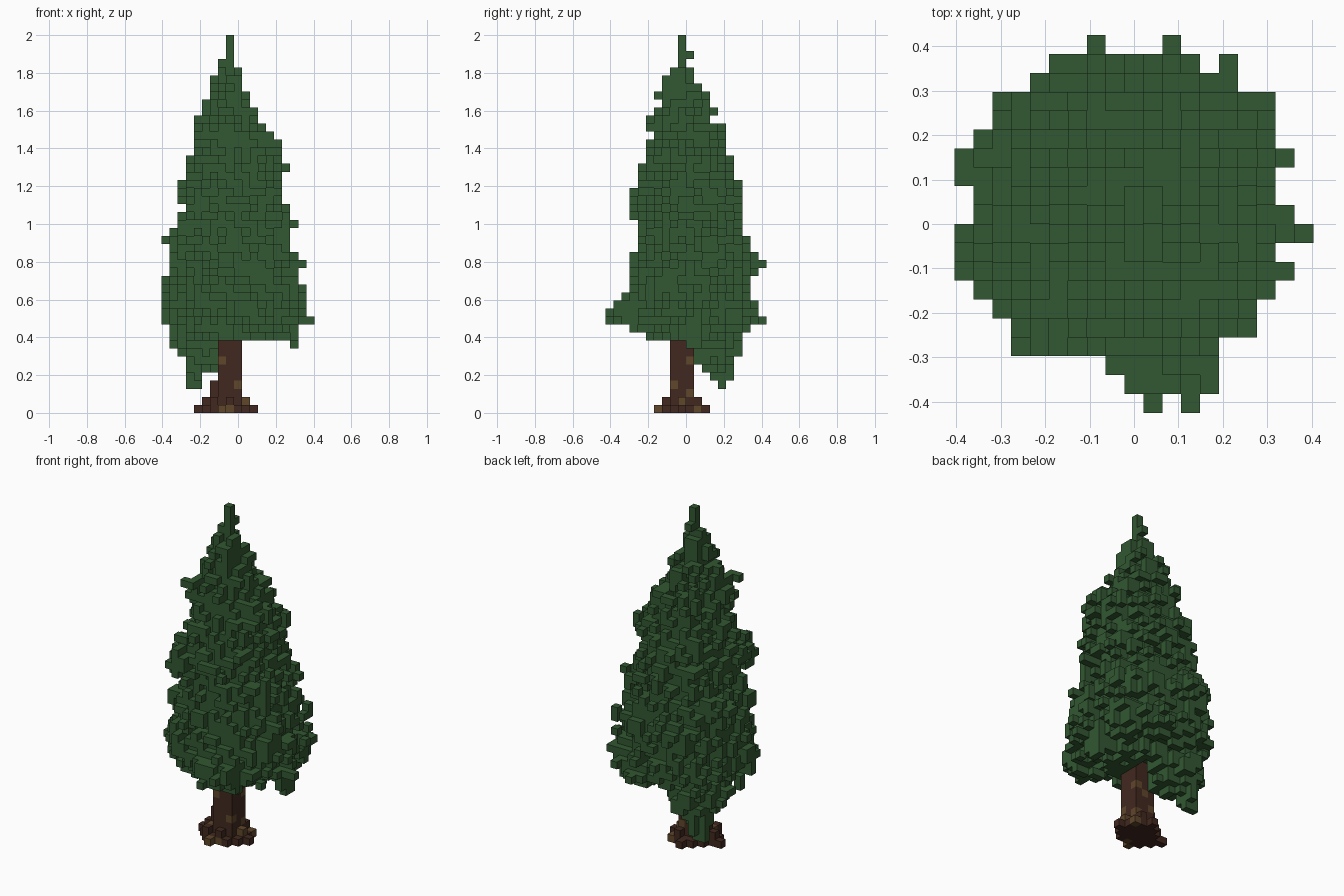
import bpy
import bmesh
import random
from itertools import product
from mathutils import Vector

random.seed(7)
UNIT = 2 / 47                      # edge of one cube
ORIGIN = Vector((-9.5, -10, 0))    # corner of the cube grid
AXIS_I, AXIS_J = 8, 9              # cube column of the trunk axis
ROUNDNESS = 2.5                    # exponent of the crown outline

old = bpy.data.objects.get("Cube")
if old:
    bpy.data.objects.remove(old, do_unlink=True)


def make_material(name, rgb):
    mat = bpy.data.materials.new(name)
    mat.use_nodes = True
    mat.diffuse_color = (*rgb, 1)
    bsdf = mat.node_tree.nodes["Principled BSDF"]
    bsdf.inputs["Base Color"].default_value = (*rgb, 1)
    bsdf.inputs["Roughness"].default_value = 0.9
    return mat


needle_green = make_material("needle_green", (0.032, 0.096, 0.032))
bark_brown = make_material("bark_brown", (0.053, 0.022, 0.014))
bark_spot = make_material("bark_spot", (0.115, 0.063, 0.024))

# Crown reach per layer, in cubes: layer, left side, right side, front, back
PROFILE = [
    (9, 7, 7, 5, 7.5), (12, 8.5, 9.5, 7, 9.5), (15, 8.5, 9.5, 6.5, 8.5),
    (18, 7.5, 9.5, 6, 9.5), (20, 7.5, 7.5, 5.5, 8.5), (23, 6, 8, 5.5, 7.5),
    (26, 6.5, 6.5, 6.5, 7.5), (30, 5.5, 7.5, 5.5, 6.5), (34, 4.5, 5.5, 4.5, 5.5),
    (36, 4, 3.5, 4, 4.5), (39, 2.5, 2.5, 3.5, 3.5), (42, 1.5, 1.5, 1.5, 1.5),
    (43, 0.5, 0.5, 0.5, 0.5), (46, 0.5, 0.5, 0.5, 0.5),
]

# Widest span of the crown for each row of cubes, front to back
FOOTPRINT = [
    (10, 12), (9, 13), (8, 13), (3, 13), (3, 15), (2, 15), (1, 16), (0, 17),
    (0, 16), (0, 18), (1, 17), (1, 16), (0, 16), (0, 17), (0, 17), (2, 16),
    (2, 16), (4, 14), (5, 14), (7, 11),
]

# Boughs that bulge out of the crown: centre and radii in cubes
BOUGHS = [
    ((11, 3, 12), (4, 3, 2.5)), ((5, 13, 8), (3.5, 3.6, 3.6)),
    ((4, 14, 5), (1.5, 1.5, 2.2)), ((16, 10, 9), (1, 1.5, 2)),
    ((1, 13, 21), (1.6, 1.6, 1.2)), ((1, 8, 13), (1.5, 1.6, 3)),
    ((4, 12, 8.5), (4.5, 3, 1)), ((4, 4, 25.5), (1.8, 1.8, 2)),
    ((11, 17, 11), (2.2, 2.2, 1.3)), ((6, 17, 18), (2.2, 2, 1.4)),
    ((14, 15, 12), (2.5, 2.5, 2.5)),
]

# Single twig cubes that stick out
TWIGS = [(18, 9, 11), (17, 9, 11), (7, 19, 18), (7, 18, 18), (11, 19, 11),
         (11, 18, 11), (10, 0, 11), (12, 0, 12), (7, 9, 43), (8, 10, 44),
         (4, 5, 36), (5, 5, 36), (5, 6, 36), (14, 9, 33), (16, 13, 23),
         (3, 14, 3), (14, 18, 12), (14, 17, 12), (9, 9, 42), (6, 9, 40)]

# Cubes of the trunk that carry a lighter patch of bark
SPOTS = [(7, 8, 6), (9, 8, 3), (8, 7, 0), (6, 8, 1), (10, 9, 1), (9, 10, 2),
         (7, 6, 0), (9, 10, 6), (8, 10, 5), (7, 10, 3), (7, 9, 8), (10, 11, 0)]


def reach_at(layer):
    for low, high in zip(PROFILE, PROFILE[1:]):
        if low[0] <= layer <= high[0]:
            t = (layer - low[0]) / (high[0] - low[0])
            return [a + (b - a) * t + 0.45 for a, b in zip(low[1:], high[1:])]


def crown_cells():
    cells = set(TWIGS)
    for i, j in product(range(19), range(20)):
        x, y = i - AXIS_I, j - AXIS_J
        underside = random.choice((9, 9, 10, 11))
        for k in range(underside, 47):
            minus_x, plus_x, front, back = reach_at(k)
            reach_x = plus_x if x > 0 else minus_x
            reach_y = back if y > 0 else front
            dist = ((abs(x) / reach_x) ** ROUNDNESS
                    + (abs(y) / reach_y) ** ROUNDNESS) ** (1 / ROUNDNESS)
            ragged = random.random() * min(3.1 / max(reach_x, reach_y), 0.7)
            if dist < 1 - ragged or (x == 0 and y == 0):
                cells.add((i, j, k))
    for centre, radii in BOUGHS:
        spans = [range(int(c - r), int(c + r) + 2) for c, r in zip(centre, radii)]
        for cell in product(*spans):
            dist = sum(((p - c) / r) ** 2 for p, c, r in zip(cell, centre, radii))
            if dist < 1.05 - 0.5 * random.random():
                cells.add(cell)
    return {(i, j, k) for i, j, k in cells
            if 0 <= j < 20 and FOOTPRINT[j][0] <= i <= FOOTPRINT[j][1]}


def trunk_cells():
    # Square post with a thicker foot
    cells = set(product(range(7, 10), range(8, 11), range(12)))
    cells |= set(product(range(6, 11), range(8, 11), range(1)))
    cells |= set(product(range(7, 10), range(7, 12), range(1)))
    cells |= {(6, 9, k) for k in range(4)}
    # Roots creeping outwards
    cells |= {(5, 8, 0), (4, 9, 0), (5, 9, 0), (5, 9, 1), (6, 8, 1),
              (6, 7, 1), (6, 7, 0), (7, 6, 0), (8, 7, 1), (10, 9, 1),
              (11, 9, 0), (10, 11, 0), (9, 11, 1), (8, 12, 0)}
    return cells


def build_cubes(name, cells, hidden_by, materials, spots=()):
    """Mesh the outer skin of a set of cubes."""
    bm = bmesh.new()
    corners = {}

    def corner(p):
        if p not in corners:
            corners[p] = bm.verts.new((Vector(p) + ORIGIN) * UNIT)
        return corners[p]

    for cell in sorted(cells):
        for axis, side in product(range(3), (0, 1)):
            neighbour = list(cell)
            neighbour[axis] += 2 * side - 1
            if tuple(neighbour) in hidden_by:
                continue
            u, v = (axis + 1) % 3, (axis + 2) % 3
            loop = []
            for du, dv in ((0, 0), (1, 0), (1, 1), (0, 1)):
                p = list(cell)
                p[axis] += side
                p[u] += du
                p[v] += dv
                loop.append(corner(tuple(p)))
            face = bm.faces.new(loop if side else loop[::-1])
            face.material_index = int(cell in spots)
    mesh = bpy.data.meshes.new(name)
    bm.to_mesh(mesh)
    bm.free()
    for mat in materials:
        mesh.materials.append(mat)
    obj = bpy.data.objects.new(name, mesh)
    bpy.context.collection.objects.link(obj)


trunk = trunk_cells()
crown = crown_cells() - trunk
solid = trunk | crown
build_cubes("trunk", trunk, solid, [bark_brown, bark_spot], SPOTS)
build_cubes("crown", crown, solid, [needle_green])
